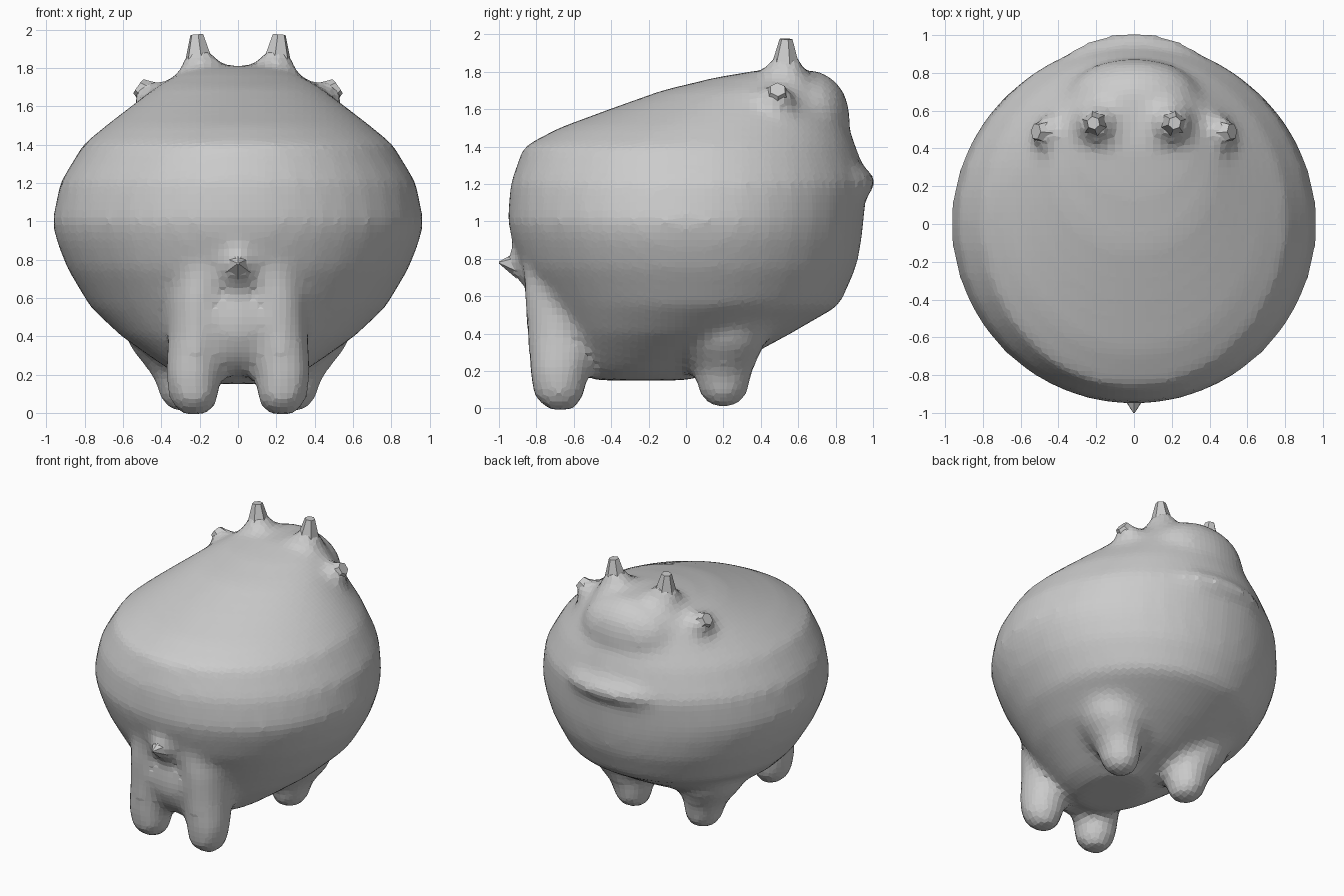
import bpy, bmesh, math
from mathutils import Vector, Matrix

if "Cube" in bpy.data.objects:
    bpy.data.objects.remove(bpy.data.objects["Cube"])


def loft(bm, rings, sides):
    # each ring: z, x centre, half width, y min, y max
    loops = []
    for z, cx, w, y0, y1 in rings:
        loop = []
        for i in range(sides):
            a = 2 * math.pi * i / sides
            loop.append(bm.verts.new((cx + w * math.cos(a),
                        (y0 + y1) / 2 + (y1 - y0) / 2 * math.sin(a), z)))
        loops.append(loop)
    for a, b in zip(loops, loops[1:]):
        for i in range(sides):
            j = (i + 1) % sides
            bm.faces.new((a[i], a[j], b[j], b[i]))
    bm.faces.new(loops[0][::-1])
    bm.faces.new(loops[-1])


def blob(bm, loc, radii):
    m = Matrix.Translation(loc) @ Matrix.Diagonal((*radii, 1))
    bmesh.ops.create_uvsphere(bm, u_segments=20, v_segments=12, radius=1, matrix=m)


def cone(bm, a, b, r1, r2, sides):
    a, b = Vector(a), Vector(b)
    d = b - a
    m = Matrix.Translation((a + b) / 2) @ d.to_track_quat('Z', 'Y').to_matrix().to_4x4()
    bmesh.ops.create_cone(bm, cap_ends=True, segments=sides, radius1=r1,
                          radius2=r2, depth=d.length, matrix=m)


def finish(bm, name):
    bmesh.ops.recalc_face_normals(bm, faces=bm.faces)
    me = bpy.data.meshes.new(name)
    bm.to_mesh(me)
    bm.free()
    ob = bpy.data.objects.new(name, me)
    bpy.context.collection.objects.link(ob)
    return ob


# Round body with sloping back
bm = bmesh.new()
loft(bm, [(z, 0, w, a, b) for z, w, a, b in [
    (.15, .20, -.50, .02), (.20, .32, -.58, .14), (.28, .44, -.64, .34),
    (.40, .61, -.70, .56), (.55, .77, -.77, .82), (.75, .89, -.88, .91),
    (.90, .95, -.93, .94), (1.0, .97, -.955, .95), (1.2, .93, -.94, .97),
    (1.4, .81, -.87, .91), (1.5, .69, -.68, .87), (1.6, .56, -.41, .83),
    (1.7, .43, -.13, .79), (1.77, .31, .16, .74), (1.81, .20, .40, .66)]], 40)

# Lip ridge and flat face
blob(bm, (0, .86, 1.21), (.36, .155, .09))
blob(bm, (0, .66, 1.55), (.36, .22, .26))

# Chest mass above the front legs
blob(bm, (0, -.62, .5), (.33, .24, .31))

for s in (-1, 1):
    # Front legs
    loft(bm, [(z, s * x, r, y - d, y + d) for z, x, r, y, d in [
        (-.01, .23, .07, -.67, .07), (.06, .23, .13, -.68, .14),
        (.2, .235, .145, -.68, .16), (.4, .22, .15, -.66, .19),
        (.6, .20, .17, -.64, .23), (.8, .16, .16, -.64, .24)]], 14)
    # Back legs
    loft(bm, [(z, s * x, r, .2 - d, .2 + d) for z, x, r, d in [
        (.005, .28, .07, .07), (.07, .285, .12, .13),
        (.2, .30, .15, .16), (.33, .35, .21, .22), (.5, .38, .24, .26)]], 14)
    # Flared bases of the horns
    cone(bm, (s * .19, .53, 1.70), (s * .2, .53, 1.90), .17, .06, 12)
    cone(bm, (s * .33, .48, 1.55), (s * .52, .49, 1.70), .16, .06, 12)
# Tail-like point base
cone(bm, (0, -.86, .77), (0, -.97, .77), .12, .03, 12)

body = finish(bm, "body")
rm = body.modifiers.new("blend", 'REMESH')
rm.mode = 'VOXEL'
rm.voxel_size = .04
sm = body.modifiers.new("soften", 'SMOOTH')
sm.factor = .5
sm.iterations = 7

# Horn tips
bm = bmesh.new()
for s in (-1, 1):
    cone(bm, (s * .2, .53, 1.77), (s * .215, .535, 1.975), .095, .035, 6)
    cone(bm, (s * .40, .48, 1.62), (s * .52, .49, 1.705), .10, .045, 6)
finish(bm, "horns")

# Small front point
bm = bmesh.new()
cone(bm, (0, -.90, .77), (0, -1.0, .78), .075, .005, 6)
finish(bm, "front_point")
